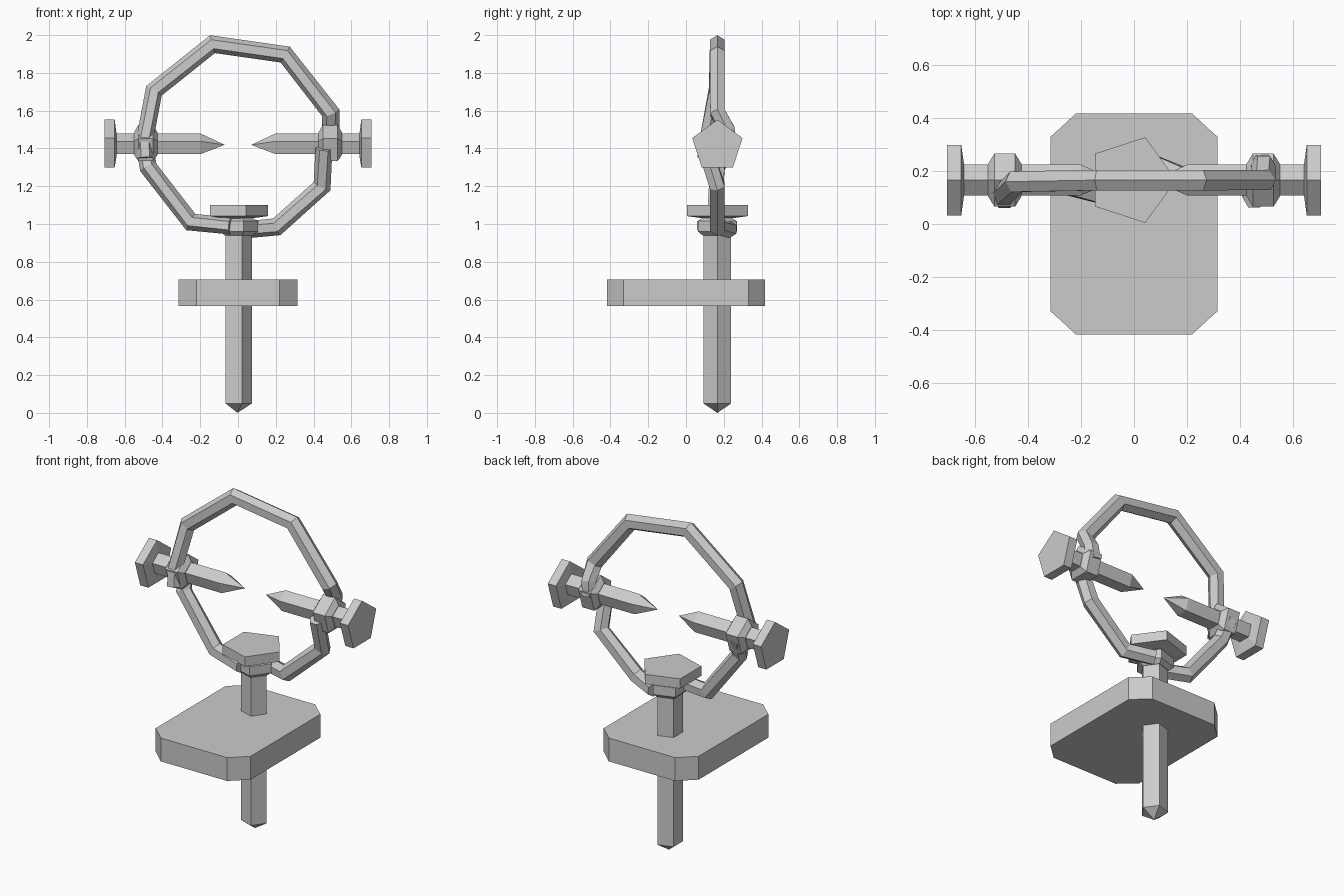
import bpy, bmesh
from math import cos, sin, tau
from mathutils import Vector

cube = bpy.data.objects.get("Cube")
if cube:
    bpy.data.objects.remove(cube, do_unlink=True)

grey = bpy.data.materials.new("plain grey")
grey.use_nodes = True
grey.diffuse_color = (0.6, 0.6, 0.6, 1)
grey.node_tree.nodes["Principled BSDF"].inputs["Base Color"].default_value = (0.6, 0.6, 0.6, 1)

X, Y, Z = Vector((1, 0, 0)), Vector((0, 1, 0)), Vector((0, 0, 1))
DEPTH = 0.166  # y of the ring plane and all three pins


def skin(name, loops):
    """Join matching loops of points into a closed flat-shaded solid."""
    bm = bmesh.new()
    rings = [[bm.verts.new(p) for p in loop] for loop in loops]
    n = len(rings[0])
    for a, b in zip(rings, rings[1:]):
        for i in range(n):
            j = (i + 1) % n
            bm.faces.new((a[i], a[j], b[j], b[i]))
    bm.faces.new(rings[0])
    bm.faces.new(rings[-1])
    bmesh.ops.remove_doubles(bm, verts=bm.verts, dist=0.0001)
    bmesh.ops.recalc_face_normals(bm, faces=bm.faces)
    mesh = bpy.data.meshes.new(name)
    bm.to_mesh(mesh)
    bm.free()
    mesh.materials.append(grey)
    obj = bpy.data.objects.new(name, mesh)
    bpy.context.collection.objects.link(obj)
    return obj


def lathe(name, profile, origin, axis, up):
    """Five-sided turning; profile holds (distance along axis, radius)."""
    side = axis.cross(up)
    skin(name, [[origin + axis * t + (up * cos(k * tau / 5) + side * sin(k * tau / 5)) * r
                 for k in range(5)] for t, r in profile])


def tube(name, path, r=0.045):
    """Six-sided mitred bar along a path, one ridge facing outward."""
    pts = [Vector(p) for p in path]
    loops = []
    for i, p in enumerate(pts):
        before = (p - pts[i - 1]).normalized() if i else None
        after = (pts[i + 1] - p).normalized() if i < len(pts) - 1 else None
        before, after = before or after, after or before
        t = (before + after).normalized()
        out = t.cross(Y).normalized()
        flat = out.cross(t)
        miter = 1 / max(t.dot(after), 0.7)
        loops.append([p + out * cos(k * tau / 6) * r * miter + flat * sin(k * tau / 6) * r
                      for k in range(6)])
    skin(name, loops)


# Base slab with clipped corners
corners = [(0.315, 0.33), (0.22, 0.417), (-0.22, 0.417), (-0.315, 0.33)]
outline = corners + [(-x, -y) for x, y in corners]
skin("base_slab", [[(x, y, z) for x, y in outline] for z in (0.565, 0.705)])

# Upright pin through the slab, with its collar and cap
foot = Vector((-0.003, DEPTH, 0))
lathe("upright_pin", [(0, 0.00001), (0.05, 0.077), (1.05, 0.077)], foot, Z, X)
lathe("upright_collar", [(0.938, 0.08), (0.96, 0.108), (1.015, 0.108), (1.032, 0.08)], foot, Z, X)
lathe("upright_cap", [(1.03, 0.08), (1.042, 0.17), (1.1, 0.17)], foot - X * 0.007, Z, X)

# Two pointed side pins facing each other
for label, s in (("left", 1), ("right", -1)):
    centre = Vector((0, DEPTH, 1.419))
    axis = X * s
    lathe(label + "_pin", [(0.07, 0.00001), (0.2, 0.061), (0.66, 0.061)], centre, axis, Z)
    lathe(label + "_collar", [(0.426, 0.065), (0.449, 0.105), (0.528, 0.105), (0.551, 0.065)],
          centre, axis, Z)
    lathe(label + "_cap", [(0.643, 0.065), (0.653, 0.14), (0.707, 0.14)],
          centre - Z * 0.007, axis, Z)

# Ring in three bars, each starting before one pin and ending behind the next
tube("ring_top", [(-0.49, 0.1, 1.35), (-0.495, 0.11, 1.44), (-0.445, 0.16, 1.705),
                  (-0.135, DEPTH, 1.952), (0.25, DEPTH, 1.897), (0.49, DEPTH, 1.59),
                  (0.49, 0.22, 1.5), (0.48, 0.225, 1.42)])
tube("ring_left", [(0.455, 0.1, 1.4), (0.445, DEPTH, 1.2), (0.205, DEPTH, 0.985),
                   (0.05, 0.23, 0.97)])
tube("ring_right", [(-0.04, 0.095, 0.99), (-0.25, 0.15, 1.01), (-0.475, DEPTH, 1.3),
                    (-0.495, 0.22, 1.42)])
